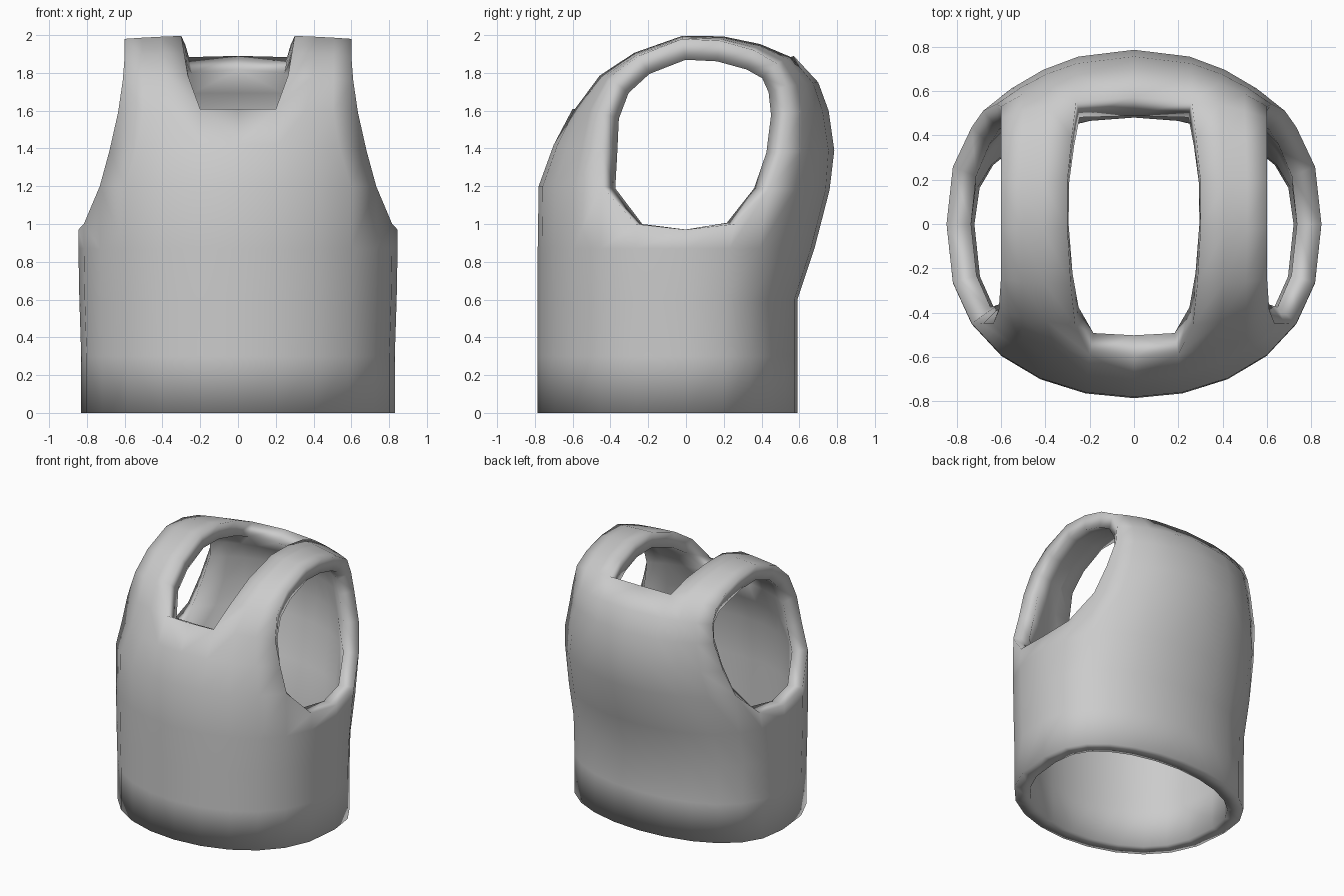
import bpy, bmesh, math

cube = bpy.data.objects.get("Cube")
if cube:
    bpy.data.objects.remove(cube, do_unlink=True)

fabric = bpy.data.materials.new("grey_fabric")
fabric.use_nodes = True
GREY = (0.6, 0.6, 0.6, 1)
fabric.diffuse_color = GREY
fabric.node_tree.nodes["Principled BSDF"].inputs["Base Color"].default_value = GREY

bm = bmesh.new()


def ring(width, front, back, heights):
    """Half ring of 13 points from centre front, round the left side, to centre back."""
    points = []
    for k in range(13):
        t = k * math.pi / 12
        c = math.cos(t)
        y = -math.copysign(abs(c) ** 0.8, c) * (front if c > 0 else back)
        if k == 6:
            y = 0
        x = 0 if k in (0, 12) else width * math.sin(t)
        points.append(bm.verts.new((x, y, heights[k])))
    return points


def strip(yc, zc, x_in, x_out, ye, ze, panel):
    """Row of a panel or strap, from the middle out to the armhole edge."""
    xs = [0, x_in, x_in + 0.37 * (x_out - x_in), x_in + 0.7 * (x_out - x_in), x_out]
    row = []
    for i, x in enumerate(xs):
        f = (x / x_out) ** 2.2
        skip = i == 0 and not panel
        row.append(None if skip else bm.verts.new((x, yc + (ye - yc) * f, zc + (ze - zc) * f)))
    return row


def bridge(a, b):
    for i in range(len(a) - 1):
        quad = (a[i], a[i + 1], b[i + 1], b[i])
        if None not in quad:
            bm.faces.new(quad)


# Torso rings, the last one dipping under the armhole
top_heights = [1.2] * 5 + [1.0, 0.97, 1.0] + [1.18] * 5
rings = [ring(0.83, 0.785, 0.59, [0] * 13),
         ring(0.83, 0.785, 0.59, [0.3] * 13),
         ring(0.84, 0.785, 0.59, [0.6] * 13),
         ring(0.845, 0.785, 0.68, [0.87] * 13),
         ring(0.845, 0.78, 0.76, top_heights)]
for a, b in zip(rings, rings[1:]):
    bridge(a, b)

# Front panel, shoulder strap and back panel as one strip
rows = [
    (-0.70, 1.42, 0.21, 0.68, -0.45, 1.39, True),
    (-0.60, 1.61, 0.20, 0.635, -0.45, 1.59, True),
    (-0.47, 1.79, 0.265, 0.61, -0.39, 1.76, False),
    (-0.28, 1.91, 0.285, 0.60, -0.25, 1.89, False),
    (-0.02, 2.00, 0.30, 0.60, -0.02, 1.98, False),
    (0.20, 2.00, 0.30, 0.60, 0.18, 1.97, False),
    (0.40, 1.96, 0.28, 0.60, 0.36, 1.92, False),
    (0.57, 1.89, 0.26, 0.60, 0.48, 1.85, True),
    (0.70, 1.75, 0.26, 0.60, 0.53, 1.73, True),
    (0.755, 1.60, 0.26, 0.62, 0.54, 1.59, True),
    (0.785, 1.39, 0.25, 0.68, 0.51, 1.38, True),
]
strips = [rings[-1][:5]] + [strip(*r) for r in rows] + [rings[-1][:7:-1]]
for a, b in zip(strips, strips[1:]):
    bridge(a, b)

bmesh.ops.recalc_face_normals(bm, faces=bm.faces)
bm.faces.ensure_lookup_table()
if bm.faces[0].normal.y > 0:
    bmesh.ops.reverse_faces(bm, faces=bm.faces)

mesh = bpy.data.meshes.new("vest")
bm.to_mesh(mesh)
bm.free()
mesh.materials.append(fabric)
mesh.shade_smooth()
vest = bpy.data.objects.new("vest", mesh)
bpy.context.collection.objects.link(vest)

# Mirror to the right side, then give the cloth its thickness
mirror = vest.modifiers.new("mirror", 'MIRROR')
mirror.use_clip = True
mirror.merge_threshold = 0.001
solid = vest.modifiers.new("thickness", 'SOLIDIFY')
solid.thickness = 0.11
solid.offset = -1
solid.use_even_offset = True
